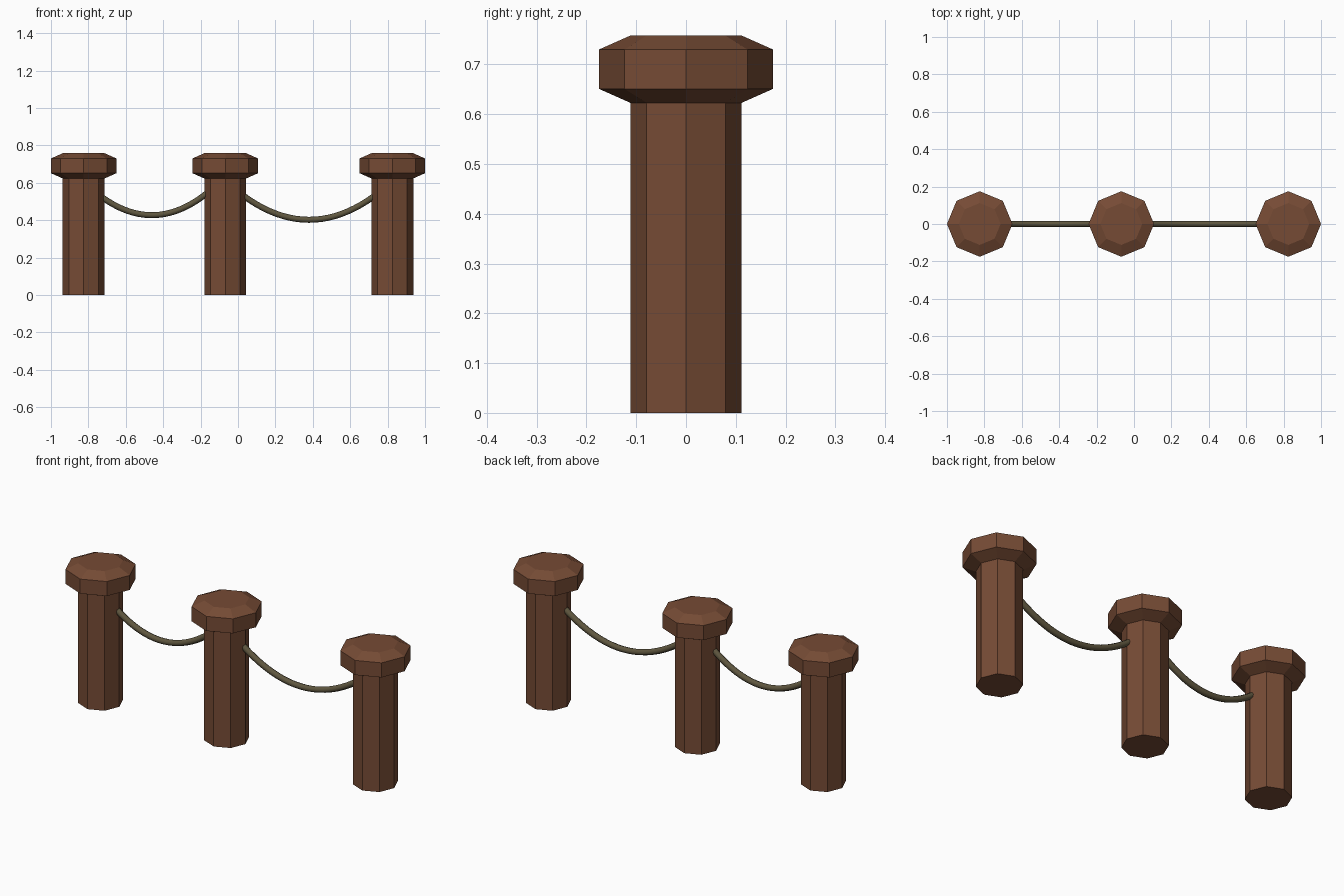
import bpy, bmesh, math

if "Cube" in bpy.data.objects:
    bpy.data.objects.remove(bpy.data.objects["Cube"])

def material(name, rgb):
    m = bpy.data.materials.new(name)
    m.diffuse_color = (*rgb, 1)
    m.use_nodes = True
    m.node_tree.nodes["Principled BSDF"].inputs["Base Color"].default_value = m.diffuse_color
    return m

WOOD = material("brown_wood", (0.18, 0.07, 0.035))
ROPE = material("rope_fibre", (0.115, 0.095, 0.05))

def lathe(name, profile, x, sides=8):
    """Closed faceted solid from (radius, z) rings."""
    bm = bmesh.new()
    rings = [[bm.verts.new((r * math.cos(math.tau * i / sides),
                            r * math.sin(math.tau * i / sides), z))
              for i in range(sides)] for r, z in profile]
    for a, b in zip(rings, rings[1:]):
        for i in range(sides):
            j = (i + 1) % sides
            bm.faces.new((a[i], a[j], b[j], b[i]))
    bm.faces.new(rings[0][::-1])
    bm.faces.new(rings[-1])
    me = bpy.data.meshes.new(name)
    bm.to_mesh(me)
    bm.free()
    me.materials.append(WOOD)
    ob = bpy.data.objects.new(name, me)
    ob.location.x = x
    bpy.context.collection.objects.link(ob)

def rope(name, x0, z0, x1, z1, sag, n=20):
    """Round rope hanging in a parabola between two points."""
    cu = bpy.data.curves.new(name, 'CURVE')
    cu.dimensions = '3D'
    cu.bevel_depth = 0.016
    cu.bevel_resolution = 2
    cu.use_fill_caps = True
    sp = cu.splines.new('POLY')
    sp.points.add(n)
    for i, p in enumerate(sp.points):
        t = i / n
        p.co = (x0 + (x1 - x0) * t, 0,
                z0 + (z1 - z0) * t - 4 * sag * t * (1 - t), 1)
    sp.use_smooth = True
    cu.materials.append(ROPE)
    bpy.context.collection.objects.link(bpy.data.objects.new(name, cu))

# Octagonal posts with chamfered heads
for side, x in (("left", -0.825), ("middle", -0.068), ("right", 0.825)):
    lathe(side + "_post", [(0.112, 0), (0.112, 0.623), (0.175, 0.651),
                           (0.175, 0.73), (0.112, 0.758)], x)

# Sagging ropes
rope("left_rope", -0.73, 0.525, -0.165, 0.545, 0.108)
rope("right_rope", 0.03, 0.53, 0.73, 0.53, 0.128)
